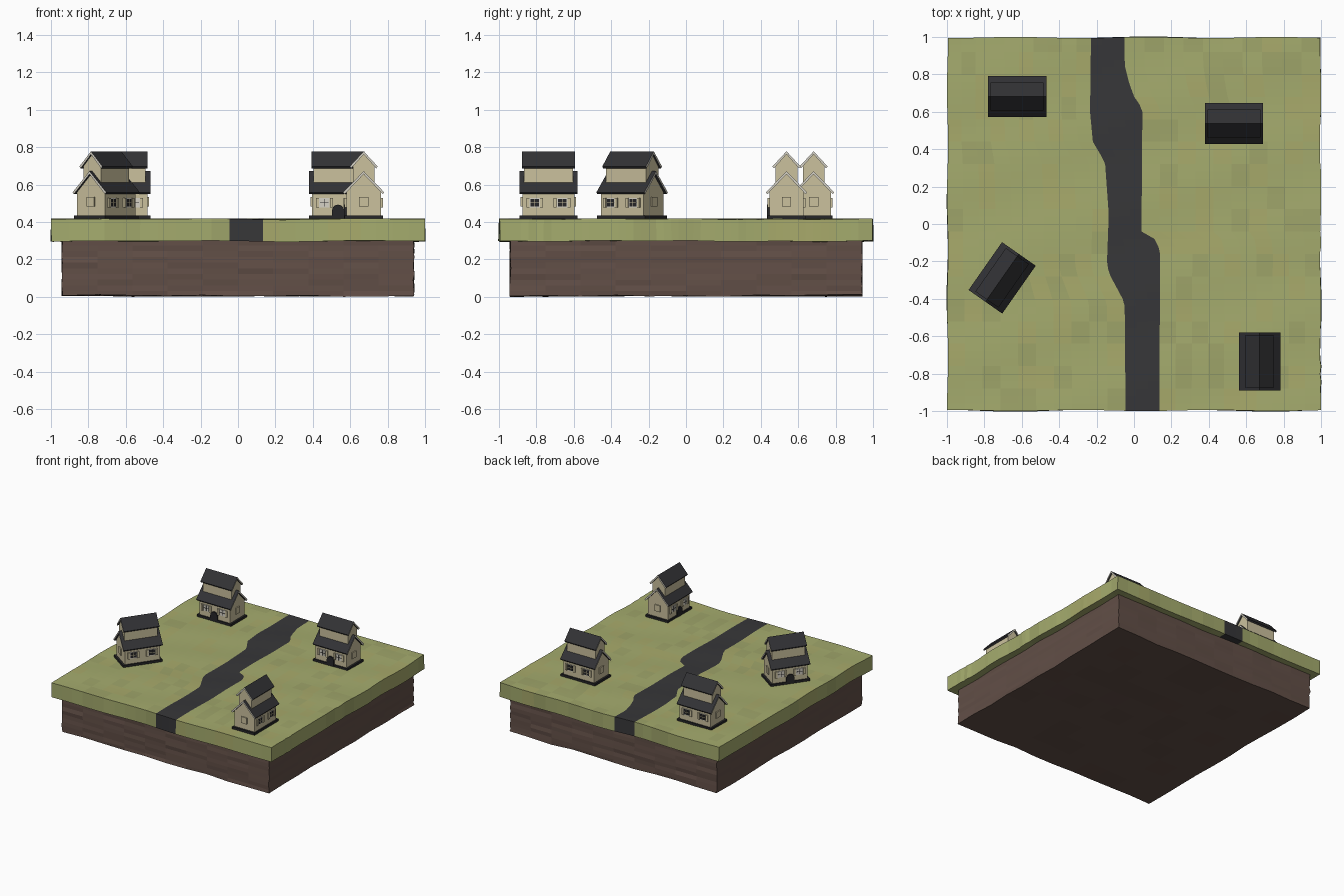
import bpy, bmesh, math, random
from mathutils import Matrix

if "Cube" in bpy.data.objects:
    bpy.data.objects.remove(bpy.data.objects["Cube"])
random.seed(4)


def mat(name, r, g, b):
    lin = [((c / 255 + 0.055) / 1.055) ** 2.4 for c in (r, g, b)]
    m = bpy.data.materials.new(name)
    m.diffuse_color = (*lin, 1)
    m.use_nodes = True
    m.node_tree.nodes["Principled BSDF"].inputs["Base Color"].default_value = m.diffuse_color
    return m


GRASS = [mat("grass", 165, 172, 110), mat("grass_dark", 159, 165, 106),
         mat("grass_warm", 168, 170, 107)]
DIRT = mat("dirt", 98, 79, 71)
ROAD = mat("road", 55, 55, 57)
WALL = mat("wall", 203, 193, 158)
TRIM = mat("trim", 214, 210, 198)
ROOF = mat("roof", 50, 50, 53)
DARK = mat("dark_wood", 38, 38, 40)


def make(name, bm, mats, matrix=None):
    bmesh.ops.recalc_face_normals(bm, faces=bm.faces)
    me = bpy.data.meshes.new(name)
    bm.to_mesh(me)
    bm.free()
    for m in mats:
        me.materials.append(m)
    ob = bpy.data.objects.new(name, me)
    if matrix:
        ob.matrix_world = matrix
    bpy.context.collection.objects.link(ob)
    return ob


def edge(points, y):
    # x of a path edge at a given y
    for (y0, x0), (y1, x1) in zip(points, points[1:]):
        if y0 <= y <= y1:
            return x0 + (x1 - x0) * (y - y0) / (y1 - y0)
    return points[-1][1]


# grass slab with the road running through it
LEFT = [(-1, -.045), (-.42, -.05), (-.28, -.125), (-.22, -.145), (.05, -.135),
        (.33, -.155), (.44, -.22), (.6, -.235), (1, -.23)]
RIGHT = [(-1, .135), (-.14, .14), (-.08, .11), (-.04, .04), (.62, .045),
         (.67, .005), (.75, -.025), (.85, -.05), (1, -.05)]
N, SIDE, MID = 50, 10, 3
bm = bmesh.new()
rows = []
for j in range(N + 1):
    y = -1 + 2 * j / N
    a, b = edge(LEFT, y), edge(RIGHT, y)
    xs = [-1 + (a + 1) * i / SIDE for i in range(SIDE)]
    xs += [a + (b - a) * i / MID for i in range(MID)]
    xs += [b + (1 - b) * i / SIDE for i in range(SIDE + 1)]
    row = []
    for x in xs:
        z = .416 + .002 * math.sin(9 * x + 4 * y) + .002 * math.sin(13 * y - 5 * x)
        px, py = x, y
        if abs(x) == 1:
            px = x * (.997 + .003 * math.sin(11 * y))
        if abs(y) == 1:
            py = y * (.997 + .003 * math.sin(9 * x + 1))
        row.append(bm.verts.new((px, py, z)))
    rows.append(row)
tone = {}
for j in range(N):
    for i in range(len(rows[0]) - 1):
        f = bm.faces.new((rows[j][i], rows[j][i + 1], rows[j + 1][i + 1], rows[j + 1][i]))
        if SIDE <= i < SIDE + MID:
            f.material_index = 3
        else:
            f.material_index = tone.setdefault((i, j // 3), random.choice((0, 0, 0, 1, 2)))
slab = make("grass_and_road", bm, GRASS + [ROAD])
sol = slab.modifiers.new("thickness", "SOLIDIFY")
sol.thickness, sol.offset = .118, -1

# dirt block under the grass, with slightly uneven sides
bm = bmesh.new()
bmesh.ops.create_cube(bm, size=1)
bmesh.ops.subdivide_edges(bm, edges=bm.edges, cuts=9, use_grid_fill=True)
for v in bm.verts:
    x, y, z = v.co
    low = z < -.49
    v.co.x = x * 1.88 + (random.uniform(-.004, .004) if abs(x) > .49 else 0)
    v.co.y = y * 1.88 + (random.uniform(-.004, .004) if abs(y) > .49 else 0)
    v.co.z = (z + .5) * .305 + (random.uniform(0, .012) if low else 0)
make("dirt_block", bm, [DIRT])


def prism(name, pts, half, mats, M):
    # a (y, z) profile stretched along x; end faces take the last material
    bm = bmesh.new()
    a = [bm.verts.new((-half, y, z)) for y, z in pts]
    b = [bm.verts.new((half, y, z)) for y, z in pts]
    n = len(pts)
    for i in range(n):
        k = (i + 1) % n
        bm.faces.new((a[i], a[k], b[k], b[i]))
    for ring in (a, b):
        bm.faces.new(ring).material_index = len(mats) - 1
    make(name, bm, mats, M)


def box(name, c, s, m, M):
    bm = bmesh.new()
    bmesh.ops.create_cube(bm, size=1, matrix=Matrix.Translation(c) @ Matrix.Diagonal((*s, 1)))
    make(name, bm, [m], M)


def storey(name, half_len, half_w, bottom, top, M):
    # gabled wall body, 45 degree roof slope
    prism(name, [(-half_w, bottom), (half_w, bottom), (half_w, top - half_w),
                 (0, top), (-half_w, top - half_w)], half_len, [WALL], M)


def roof(name, half_len, half_w, top, slope, M):
    t = .016
    e = top - half_w * slope
    prism(name, [(-half_w, e), (0, top), (half_w, e), (half_w - .008, e - .01),
                 (0, top - t), (-half_w + .008, e - .01)], half_len, [ROOF, TRIM], M)


def window(x, side, pane, M):
    # framed pane with cross bars and a pair of open shutters
    y = side * .09
    box("window_frame", (x, y, .085), (.056, .012, .052), TRIM, M)
    box("window_pane", (x, y + side * .005, .085), (.046, .006, .042), pane, M)
    bar = WALL if pane is DARK else DARK
    box("window_bar", (x, y + side * .007, .085), (.003, .006, .042), bar, M)
    box("window_crossbar", (x, y + side * .007, .085), (.046, .006, .003), bar, M)
    for s in (-1, 1):
        box("shutter", (x + s * .037, y + side * .006, .085), (.016, .012, .052), WALL, M)


def house(x, y, angle):
    M = Matrix.Translation((x, y, .418)) @ Matrix.Rotation(math.radians(angle), 4, "Z")
    box("house_base", (0, 0, .007), (.312, .204, .018), DARK, M)
    storey("lower_walls", .14, .092, 0, .243, M)
    storey("upper_walls", .13, .058, .15, .347, M)
    roof("lower_roof", .156, .11, .254, 1.03, M)
    roof("upper_roof", .142, .075, .36, 1.08, M)
    for s in (-1, 1):
        window(s * .073, -1, TRIM, M)
        window(s * .073, 1, DARK, M)
        # plate on each gable end
        box("gable_panel", (s * .144, 0, .09), (.009, .05, .052), WALL, M)
    # arched door on the front
    bm = bmesh.new()
    pts = [(-.032, 0), (.032, 0)]
    pts += [(.032 * math.cos(t), .045 + .03 * math.sin(t))
            for t in [math.pi * k / 6 for k in range(7)]]
    ring = [[bm.verts.new((px, py, pz)) for px, pz in pts] for py in (-.104, -.085)]
    for r in ring:
        bm.faces.new(r)
    for i in range(len(pts)):
        k = (i + 1) % len(pts)
        bm.faces.new((ring[0][i], ring[0][k], ring[1][k], ring[1][i]))
    make("door", bm, [DARK], M)


for hx, hy, rot in ((-.625, .682, 0), (.535, .537, 0), (-.705, -.288, 235), (.672, -.735, -90)):
    house(hx, hy, rot)
